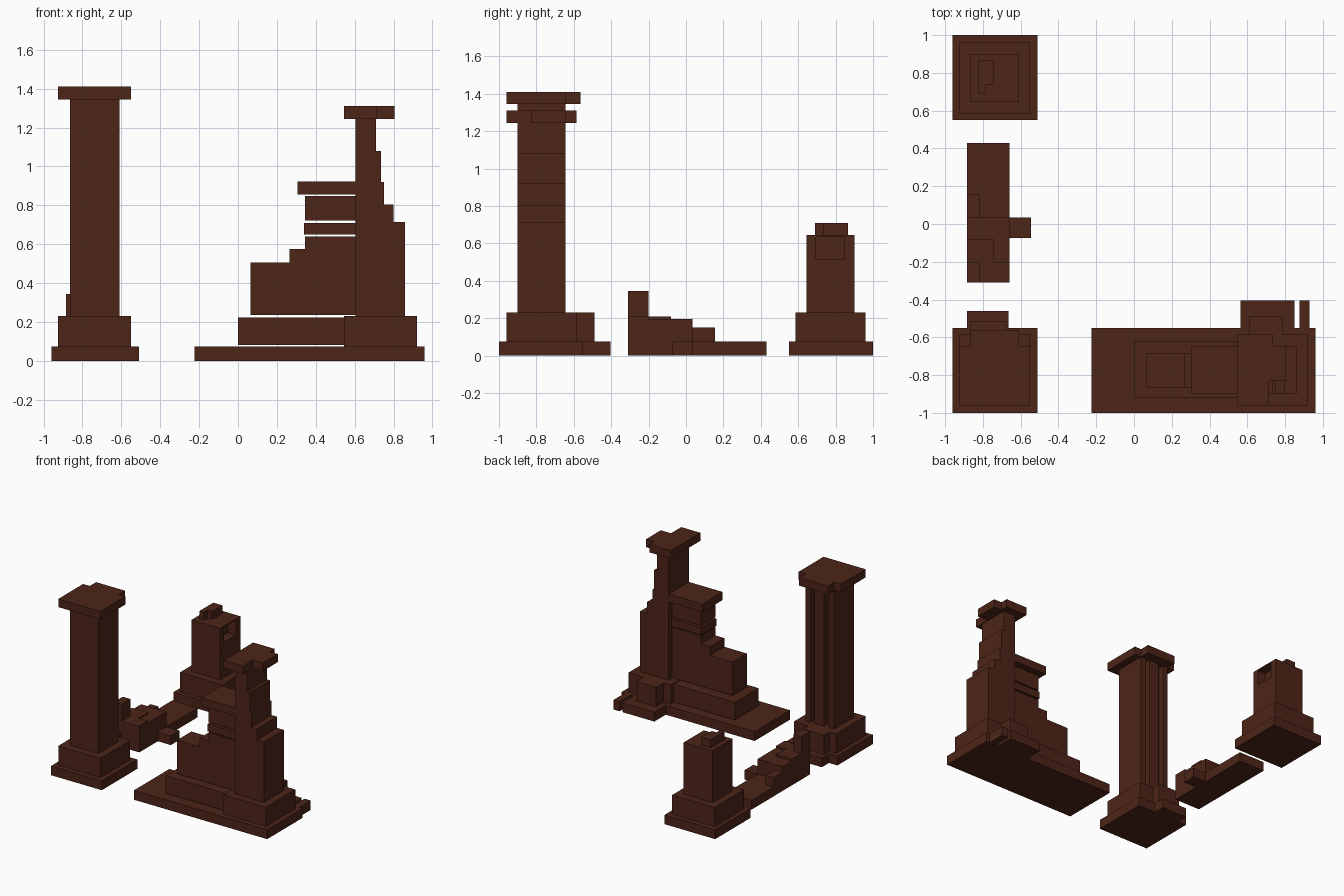
import bpy, bmesh

stone = bpy.data.materials.new("dark_stone")
stone.diffuse_color = (0.075, 0.018, 0.009, 1)


def prism(name, pts, lo, hi, axis="z"):
    """Extrude an outline: xy outline along z, or xz outline along y."""
    bm = bmesh.new()
    place = (lambda a, b, t: (a, b, t)) if axis == "z" else (lambda a, b, t: (a, t, b))
    face = bm.faces.new([bm.verts.new(place(a, b, lo)) for a, b in pts])
    top = bmesh.ops.extrude_face_region(bm, geom=[face])["geom"]
    move = (0, 0, hi - lo) if axis == "z" else (0, hi - lo, 0)
    bmesh.ops.translate(bm, vec=move, verts=[v for v in top if isinstance(v, bmesh.types.BMVert)])
    bmesh.ops.recalc_face_normals(bm, faces=bm.faces)
    mesh = bpy.data.meshes.new(name)
    bm.to_mesh(mesh)
    bm.free()
    mesh.materials.append(stone)
    ob = bpy.data.objects.new(name, mesh)
    bpy.context.collection.objects.link(ob)
    return ob


def box(name, x0, x1, y0, y1, z0, z1):
    return prism(name, [(x0, y0), (x1, y0), (x1, y1), (x0, y1)], z0, z1)


def tabbed(name, x0, x1, y0, y1, z0, z1, tabs):
    """Slab with tabs (xa, xb, y) sticking out of its back edge, left to right."""
    back = []
    for xa, xb, y in tabs:
        back += [(xa, y1), (xa, y), (xb, y), (xb, y1)]
    pts = [(x1, y0), (x0, y0), (x0, y1)] + back + [(x1, y1)]
    return prism(name, pts, z0, z1)


# Tall front-left pillar, with two grooves down its back
tabbed("tall_pillar_foot", -0.96, -0.51, -1, -0.55, 0, 0.075, [(-0.885, -0.665, -0.46)])
tabbed("tall_pillar_plinth", -0.925, -0.55, -0.96, -0.585, 0.075, 0.23, [(-0.865, -0.675, -0.515)])
shaft = [(-0.61, -0.90), (-0.865, -0.90), (-0.865, -0.645)]
for a, b in ((-0.82, -0.775), (-0.69, -0.655)):
    shaft += [(a, -0.645), (a, -0.69), (b, -0.69), (b, -0.645)]
shaft += [(-0.61, -0.645)]
prism("tall_pillar_shaft", shaft, 0.23, 1.345)
tabbed("tall_pillar_cap", -0.925, -0.55, -0.96, -0.645, 1.345, 1.41, [(-0.865, -0.61, -0.565)])

# Low broken wall between the two left pillars
prism("low_wall_foot", [(-0.885, -0.31), (-0.66, -0.31), (-0.66, -0.075), (-0.545, -0.075),
                        (-0.545, 0.035), (-0.66, 0.035), (-0.66, 0.43), (-0.885, 0.43)], 0, 0.075)
box("low_wall_course", -0.885, -0.66, -0.31, 0.035, 0.075, 0.195)
prism("low_wall_upper", [(-0.885, -0.31), (-0.66, -0.31), (-0.66, -0.2), (-0.745, -0.2),
                         (-0.745, -0.08), (-0.885, -0.08)], 0.195, 0.21)
box("low_wall_end_block", -0.885, -0.815, -0.31, -0.2, 0.21, 0.345)
box("low_wall_small_block", -0.885, -0.815, 0.035, 0.155, 0.075, 0.15)

# Broken back-left pillar, with a niche in its right face
box("short_pillar_foot", -0.96, -0.51, 0.55, 1, 0, 0.075)
box("short_pillar_plinth", -0.925, -0.55, 0.585, 0.96, 0.075, 0.23)
box("short_pillar_shaft", -0.865, -0.61, 0.645, 0.90, 0.23, 0.515)
prism("short_pillar_niche", [(-0.865, 0.645), (-0.61, 0.645), (-0.61, 0.695), (-0.68, 0.695),
                             (-0.68, 0.845), (-0.61, 0.845), (-0.61, 0.90), (-0.865, 0.90)], 0.515, 0.635)
box("short_pillar_top", -0.865, -0.61, 0.645, 0.90, 0.635, 0.645)
prism("short_pillar_stub", [(-0.825, 0.69), (-0.785, 0.69), (-0.785, 0.735), (-0.745, 0.735),
                            (-0.745, 0.865), (-0.825, 0.865)], 0.645, 0.71)

# Right pillar: shared foot, plinth, shaft crumbling in steps, broken cap
tabbed("right_foot", -0.225, 0.96, -1, -0.55, 0, 0.075, [(0.565, 0.85, -0.405), (0.875, 0.93, -0.405)])
tabbed("right_plinth", 0.545, 0.92, -0.96, -0.585, 0.075, 0.23, [(0.61, 0.785, -0.49)])
steps = [(0.605, 0.23)]
z = 0.23
for x, top in ((0.86, 0.715), (0.80, 0.805), (0.75, 0.92), (0.735, 1.08), (0.71, 1.245)):
    steps += [(x, z), (x, top)]
    z = top
prism("right_shaft", steps[1:] + [(0.605, 1.245), (0.605, 0.23)], -0.90, -0.645, "y")
prism("right_cap", [(0.545, -0.96), (0.715, -0.96), (0.715, -0.83), (0.805, -0.83),
                    (0.805, -0.645), (0.735, -0.645), (0.735, -0.585), (0.545, -0.585)], 1.245, 1.31)

# Ruined wall beside the right pillar, courses parted by thin gaps
box("right_wall_plinth", 0.0, 0.545, -0.92, -0.62, 0.082, 0.223)
prism("right_wall_body", [(0.065, 0.235), (0.605, 0.235), (0.605, 0.64), (0.345, 0.64), (0.345, 0.575),
                          (0.265, 0.575), (0.265, 0.505), (0.065, 0.505)], -0.865, -0.685, "y")
box("right_wall_band", 0.34, 0.605, -0.87, -0.68, 0.65, 0.71)
box("right_wall_frieze", 0.345, 0.605, -0.865, -0.685, 0.722, 0.848)
box("right_wall_coping", 0.305, 0.605, -0.90, -0.645, 0.857, 0.922)
